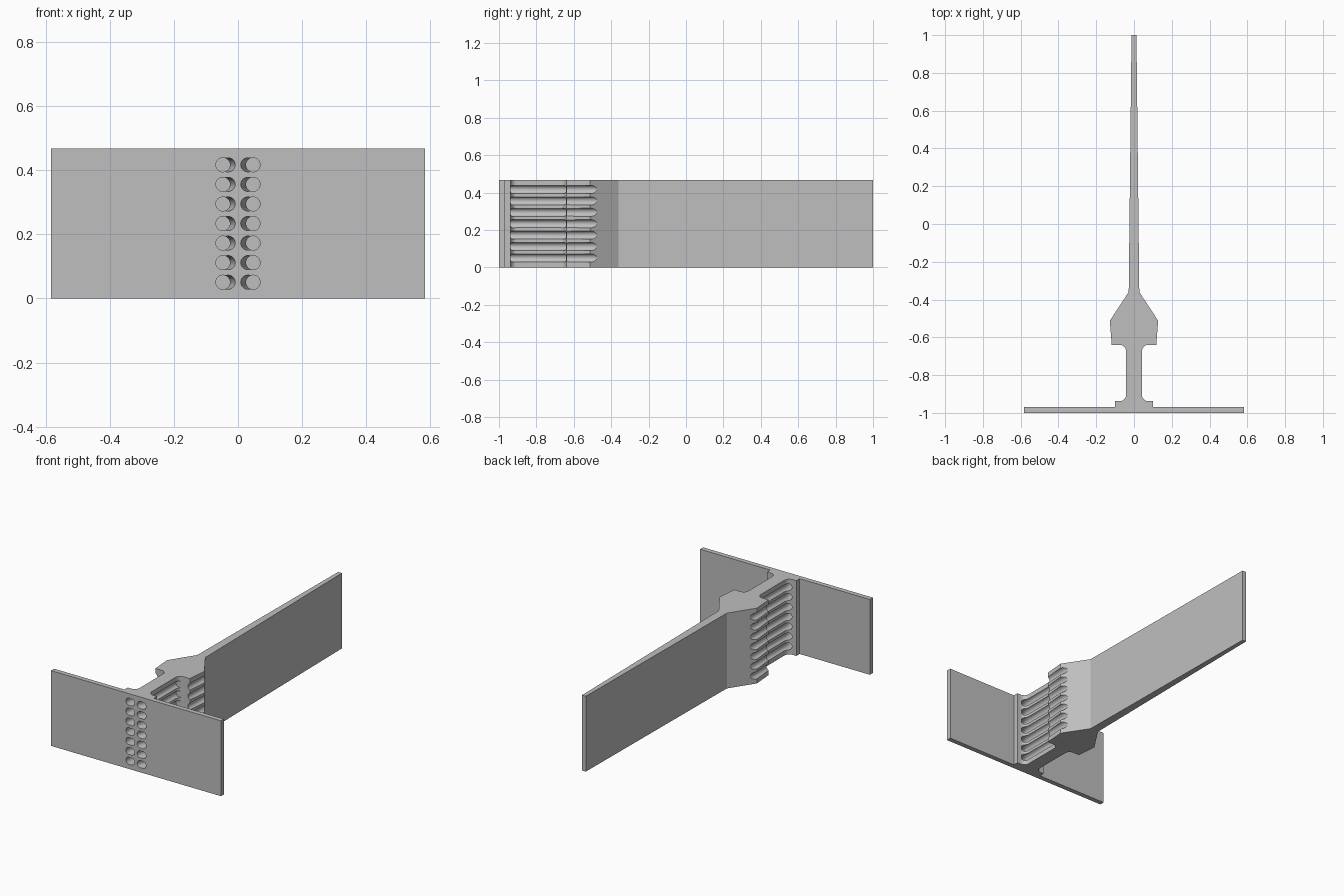
import bpy, bmesh, math
from mathutils import Vector

cube = bpy.data.objects.get("Cube")
if cube:
    bpy.data.objects.remove(cube, do_unlink=True)

HEIGHT = 0.467
ROWS = 7
PITCH = 0.061
RADIUS = 0.022

steel = bpy.data.materials.new("plain grey")
steel.use_nodes = True
GREY = (0.52, 0.52, 0.52, 1)
steel.diffuse_color = GREY
steel.node_tree.nodes["Principled BSDF"].inputs["Base Color"].default_value = GREY


def make_object(name, bm):
    bmesh.ops.recalc_face_normals(bm, faces=bm.faces)
    mesh = bpy.data.meshes.new(name)
    bm.to_mesh(mesh)
    bm.free()
    mesh.materials.append(steel)
    obj = bpy.data.objects.new(name, mesh)
    bpy.context.collection.objects.link(obj)
    return obj


def fillet(cx, cy, r, start, end, steps=6):
    """Arc points around a centre, angles in degrees."""
    angles = [math.radians(start + (end - start) * i / steps) for i in range(steps + 1)]
    return [(cx + r * math.cos(a), cy + r * math.sin(a)) for a in angles]


# Half of the plan outline: flange, pad, web, head and tapered blade
half = [(0.583, -1), (0.583, -0.97), (0.1, -0.97), (0.1, -0.938)]
half += fillet(0.075, -0.905, 0.033, 270, 180)
half += fillet(0.075, -0.673, 0.033, 180, 90)
half += [(0.118, -0.64), (0.128, -0.512), (0.028, -0.36), (0.013, 1)]
outline = half + [(-x, y) for x, y in reversed(half)]

bm = bmesh.new()
base = bm.faces.new([bm.verts.new((x, y, 0)) for x, y in outline])
top = bmesh.ops.extrude_face_region(bm, geom=[base])["geom"]
bmesh.ops.translate(bm, vec=(0, 0, HEIGHT),
                    verts=[v for v in top if isinstance(v, bmesh.types.BMVert)])
body = make_object("finned_bracket", bm)


# Rows of round cutters on both sides, each running between two plan points
def cutter_rows(name, start, end):
    bm = bmesh.new()
    for side in (-1, 1):
        for row in range(ROWS):
            z = HEIGHT / 2 + (row - (ROWS - 1) / 2) * PITCH
            a = Vector((side * start[0], start[1], z))
            b = Vector((side * end[0], end[1], z))
            turn = (b - a).to_track_quat('Z', 'Y').to_matrix().to_4x4()
            turn.translation = (a + b) / 2
            bmesh.ops.create_cone(bm, cap_ends=True, segments=32, radius1=RADIUS,
                                  radius2=RADIUS, depth=(b - a).length, matrix=turn)
    obj = make_object(name, bm)
    obj.hide_render = True
    return obj


cutters = [
    cutter_rows("straight_bore_cutter", (0.047, -1.05), (0.047, -0.642)),
    cutter_rows("slanted_bore_cutter", (0.018, -1.05), (0.063, -0.88)),
    cutter_rows("head_groove_cutter", (0.127, -0.75), (0.127, -0.4)),
]

bpy.ops.object.select_all(action='DESELECT')
body.select_set(True)
bpy.context.view_layer.objects.active = body
for cutter in cutters:
    mod = body.modifiers.new(cutter.name, 'BOOLEAN')
    mod.operation = 'DIFFERENCE'
    mod.solver = 'EXACT'
    mod.object = cutter
    bpy.ops.object.modifier_apply(modifier=mod.name)
for cutter in cutters:
    bpy.data.objects.remove(cutter, do_unlink=True)

# Keep a single material and smooth only the round surfaces
for poly in body.data.polygons:
    poly.material_index = 0
bpy.ops.object.shade_smooth_by_angle(angle=math.radians(25))
